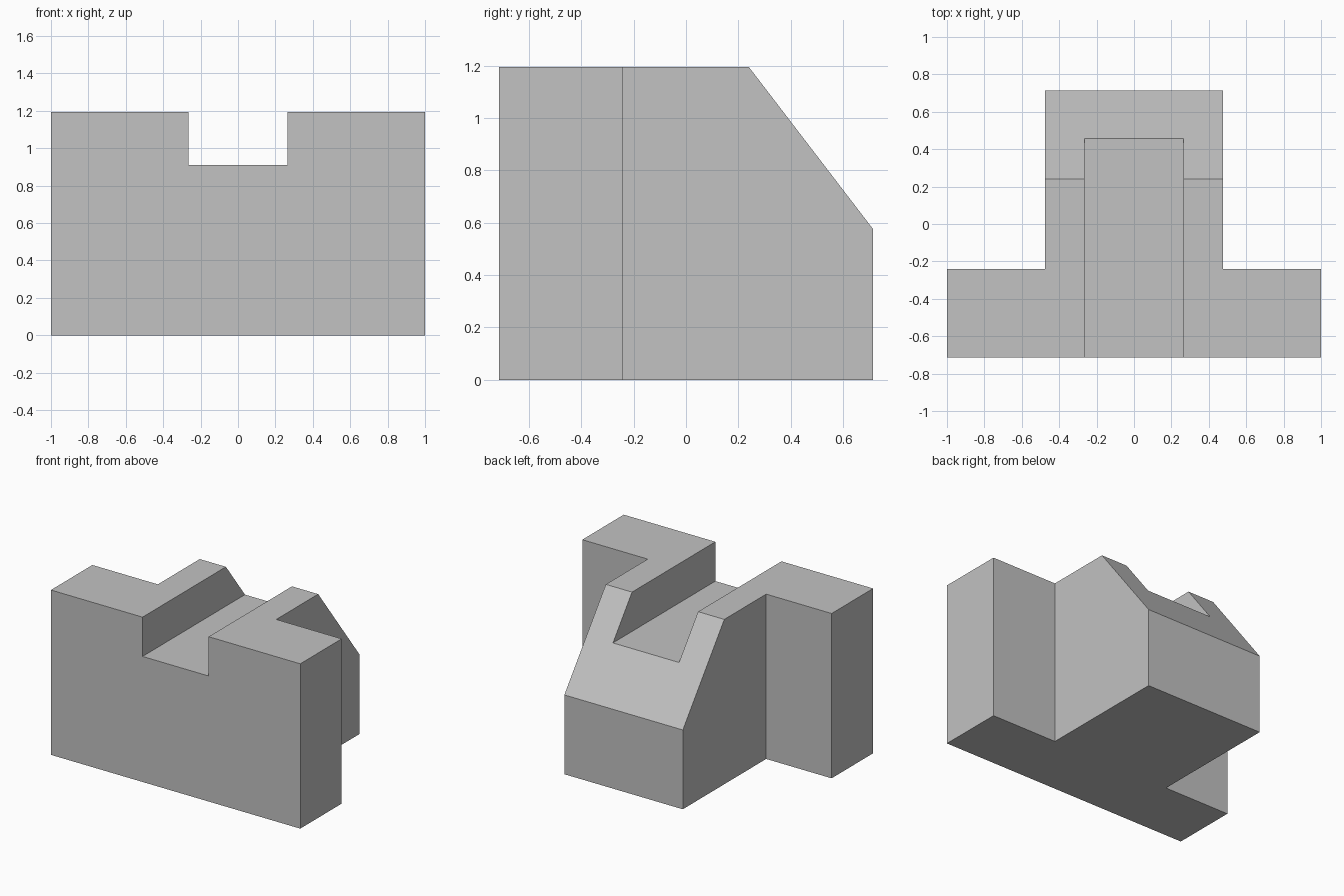
import bpy
import bmesh
from mathutils import Vector

cube = bpy.data.objects.get("Cube")
if cube:
    bpy.data.objects.remove(cube, do_unlink=True)

# Overall sizes
HALF_WIDTH, HALF_DEPTH, HEIGHT = 1.0, 0.715, 1.195
STEM, WING_BACK = 0.475, -0.24
SLOT, SLOT_FLOOR = 0.265, 0.91
SLOPE_TOP_Y, SLOPE_LOW_Z = 0.24, 0.575

grey = bpy.data.materials.new("plain grey")
grey.use_nodes = True
colour = (0.54, 0.54, 0.54, 1)
grey.diffuse_color = colour
grey.node_tree.nodes["Principled BSDF"].inputs["Base Color"].default_value = colour


def prism(name, points, direction):
    """Extrude a closed outline into a solid."""
    bm = bmesh.new()
    face = bm.faces.new([bm.verts.new(p) for p in points])
    extruded = bmesh.ops.extrude_face_region(bm, geom=[face])["geom"]
    moved = [v for v in extruded if isinstance(v, bmesh.types.BMVert)]
    bmesh.ops.translate(bm, verts=moved, vec=Vector(direction))
    bmesh.ops.recalc_face_normals(bm, faces=bm.faces)
    mesh = bpy.data.meshes.new(name)
    bm.to_mesh(mesh)
    bm.free()
    mesh.materials.append(grey)
    obj = bpy.data.objects.new(name, mesh)
    bpy.context.collection.objects.link(obj)
    return obj


def cut(target, cutter):
    """Subtract the cutter and discard it."""
    cutter.hide_render = True
    mod = target.modifiers.new(cutter.name, 'BOOLEAN')
    mod.operation = 'DIFFERENCE'
    mod.solver = 'EXACT'
    mod.object = cutter
    bpy.context.view_layer.objects.active = target
    bpy.ops.object.modifier_apply(modifier=mod.name)
    bpy.data.objects.remove(cutter, do_unlink=True)


# T-shaped body, its outline mirrored about the centre
right_half = [(-STEM, HALF_DEPTH), (-STEM, WING_BACK),
              (-HALF_WIDTH, WING_BACK), (-HALF_WIDTH, -HALF_DEPTH)]
outline = right_half + [(-x, y) for x, y in reversed(right_half)]
body = prism("slotted_block", [(x, y, 0) for x, y in outline], (0, 0, HEIGHT))

# Sloping back: the cutting plane is extended past both edges
top = Vector((-1, SLOPE_TOP_Y, HEIGHT))
low = Vector((-1, HALF_DEPTH, SLOPE_LOW_Z))
over = (low - top) * 0.3
a, b = top - over, low + over
cut(body, prism("slope_cutter", [a, b, (-1, b.y, a.z)], (2, 0, 0)))

# Straight slot through the top from front to back
slot = [(-SLOT, SLOT_FLOOR), (SLOT, SLOT_FLOOR), (SLOT, 2), (-SLOT, 2)]
cut(body, prism("slot_cutter", [(x, -1, z) for x, z in slot], (0, 2, 0)))
